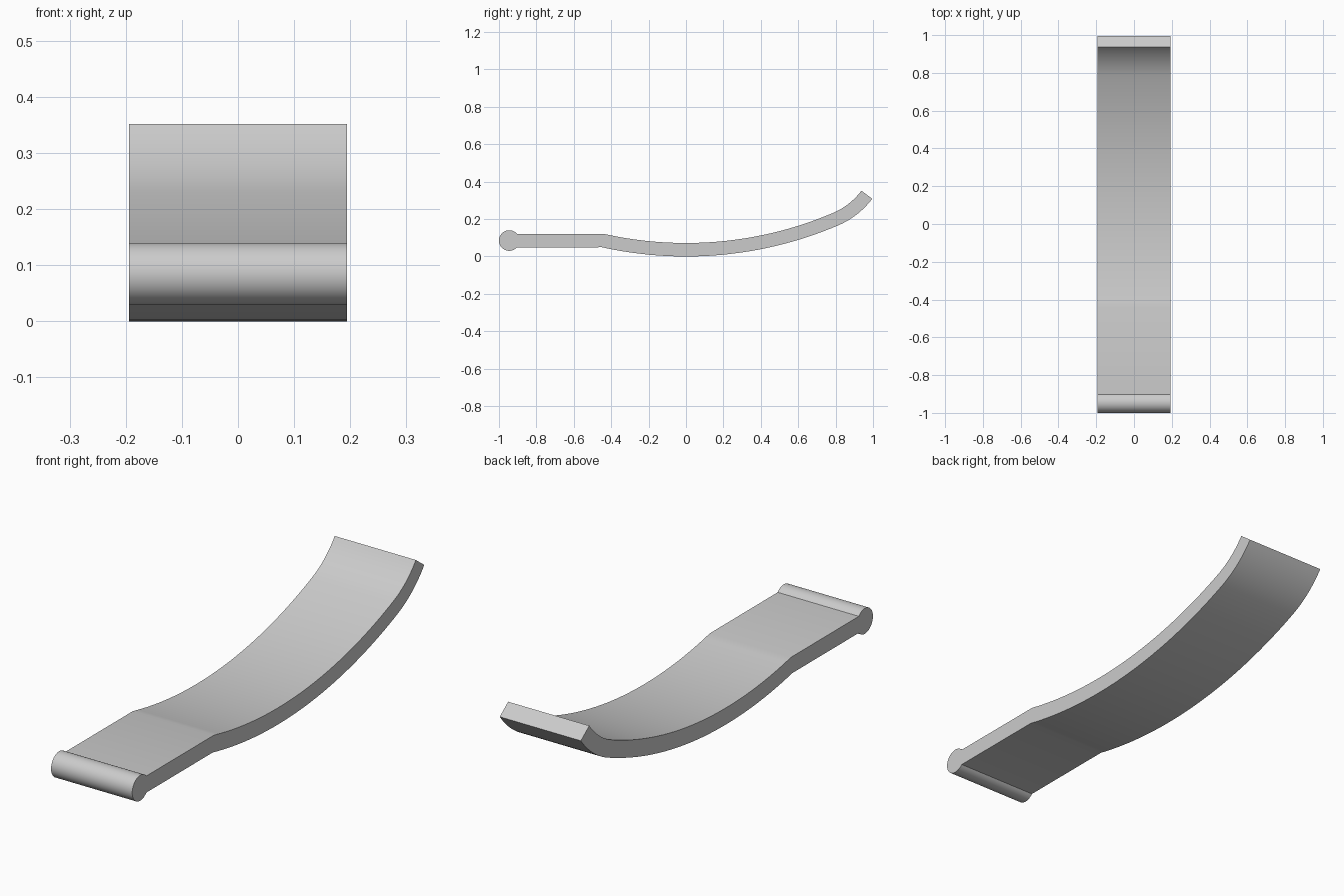
import bpy, bmesh, math
from mathutils import Vector

cube = bpy.data.objects.get("Cube")
if cube:
    bpy.data.objects.remove(cube, do_unlink=True)

HALF_WIDTH = 0.194
HALF_THICK = 0.036
BEAD_R = 0.055
BEAD = Vector((-0.945, 0.085))
BEND_R = 2.04      # long shallow bend
TIP_R = 0.41       # tighter bend at the raised tip

grey = bpy.data.materials.new("light grey")
grey.use_nodes = True
grey.diffuse_color = (0.6, 0.6, 0.6, 1)
grey.node_tree.nodes["Principled BSDF"].inputs["Base Color"].default_value = (0.6, 0.6, 0.6, 1)


def arc(centre, radius, start, end, steps):
    """Points (y, z) on a circle, angles in radians."""
    return [centre + radius * Vector((math.cos(a), math.sin(a)))
            for a in (start + (end - start) * i / steps for i in range(steps + 1))]


# Centre line: long bend, then the tip bend tangent to it
down = -math.pi / 2
bend_start = -math.acos(1 - (BEAD.y - HALF_THICK) / BEND_R)
bend_end, tip_end = math.asin(0.8 / BEND_R), math.radians(53)
bend_centre = Vector((0, HALF_THICK + BEND_R))
bend = arc(bend_centre, BEND_R, down + bend_start, down + bend_end, 40)
tip_centre = bend_centre + (bend[-1] - bend_centre) * (1 - TIP_R / BEND_R)
tip = arc(tip_centre, TIP_R, down + bend_end, down + tip_end, 12)
path = bend + tip[1:]

# Offset the centre line to both sides
upper, lower = [], []
for i, p in enumerate(path):
    ahead = (path[min(i + 1, len(path) - 1)] - path[max(i - 1, 0)]).normalized()
    if i == 0:
        ahead = ((path[1] - p).normalized() + Vector((1, 0))).normalized()
    elif i == len(path) - 1:
        ahead = Vector((math.cos(tip_end), math.sin(tip_end)))
    side = Vector((-ahead.y, ahead.x)) * HALF_THICK
    upper.append(p + side)
    lower.append(p - side)

# Closed outline: round bead, flat lower face, bends, and back along the top
neck = math.asin(HALF_THICK / BEAD_R)
bead = arc(BEAD, BEAD_R, neck, 2 * math.pi - neck, 40)
outline = bead + lower + upper[::-1]

# Extrude the outline across the width
bm = bmesh.new()
face = bm.faces.new([bm.verts.new((-HALF_WIDTH, p.x, p.y)) for p in outline])
grown = bmesh.ops.extrude_face_region(bm, geom=[face])["geom"]
bmesh.ops.translate(bm, vec=(2 * HALF_WIDTH, 0, 0),
                    verts=[v for v in grown if isinstance(v, bmesh.types.BMVert)])
bmesh.ops.recalc_face_normals(bm, faces=bm.faces)
mesh = bpy.data.meshes.new("curved_strip")
bm.to_mesh(mesh)
bm.free()
mesh.materials.append(grey)
strip = bpy.data.objects.new("curved_strip", mesh)
bpy.context.collection.objects.link(strip)

bpy.ops.object.select_all(action='DESELECT')
strip.select_set(True)
bpy.context.view_layer.objects.active = strip
bpy.ops.object.shade_smooth_by_angle(angle=math.radians(30))
